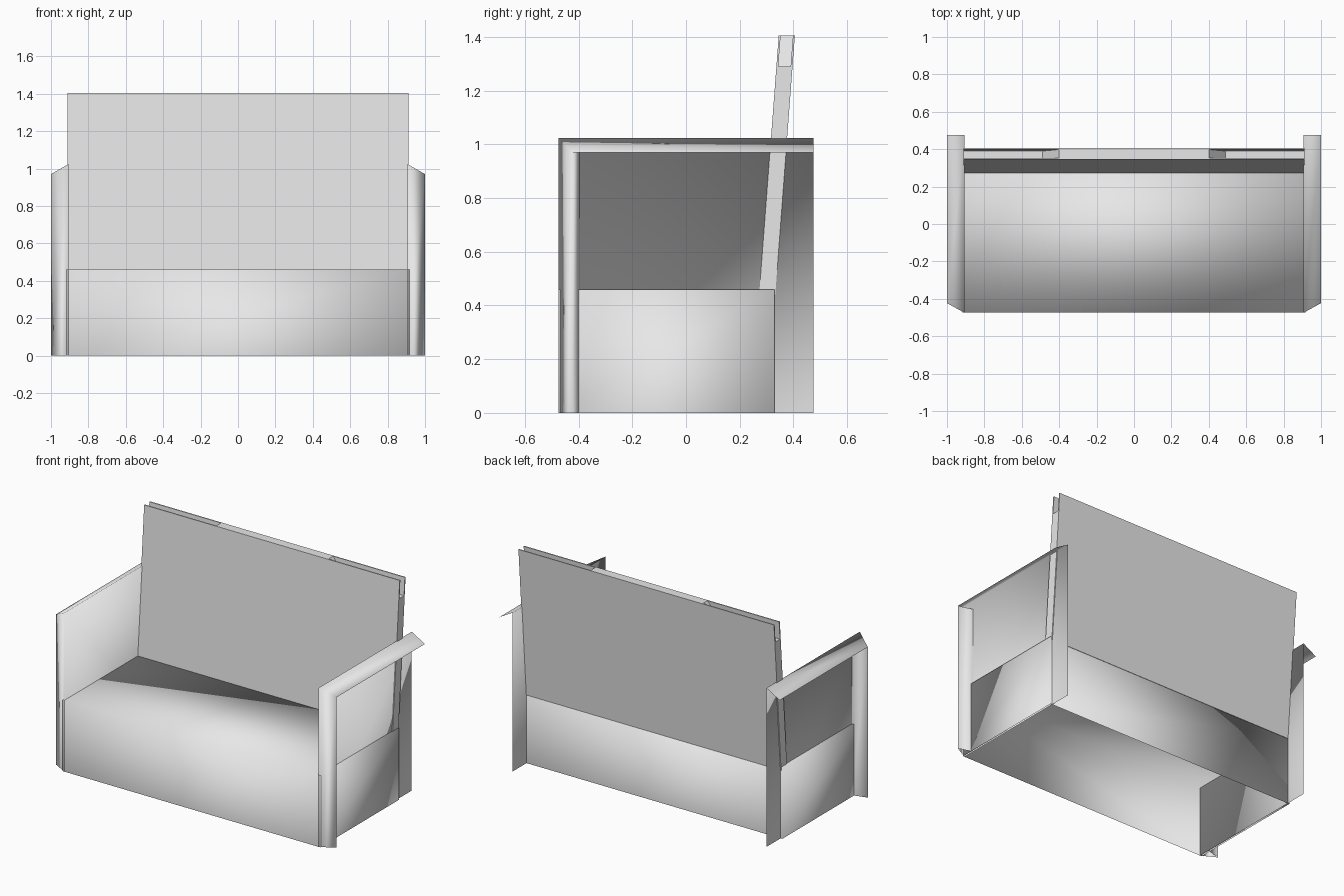
import bpy

if "Cube" in bpy.data.objects:
    bpy.data.objects.remove(bpy.data.objects["Cube"], do_unlink=True)

grey = bpy.data.materials.new("light_grey_upholstery")
grey.use_nodes = True
colour = (0.8, 0.8, 0.8, 1)
grey.diffuse_color = colour
grey.node_tree.nodes["Principled BSDF"].inputs["Base Color"].default_value = colour


def make(name, verts, faces, smooth=False):
    """Make a mesh object from a short list of corners and faces."""
    mesh = bpy.data.meshes.new(name)
    mesh.from_pydata(verts, [], faces)
    mesh.materials.append(grey)
    mesh.polygons.foreach_set("use_smooth", [smooth] * len(mesh.polygons))
    mesh.update()
    obj = bpy.data.objects.new(name, mesh)
    bpy.context.scene.collection.objects.link(obj)
    return obj


# Seat: a hollow box, open underneath, softly shaded across its corners
W, FRONT, BACK, SEAT = 0.918, -0.474, 0.33, 0.46
ring = [(-W, FRONT), (W, FRONT), (W, BACK), (-W, BACK)]
make("seat",
     [(x, y, z) for z in (0, SEAT) for x, y in ring],
     [(i, (i + 1) % 4, (i + 1) % 4 + 4, i + 4) for i in range(4)] + [(4, 5, 6, 7)],
     smooth=True)

# Arms: inner panel, sloping top rail and three-sided front post in one shell
IN, OUT, END = 0.906, 1.0, 0.475
TOP, RAIL = 1.024, 0.97


def arm(name, side):
    verts = [(IN, -END, 0), (IN, END, 0), (IN, END, TOP), (IN, -END, TOP),
             (OUT, -0.423, RAIL), (OUT, END, RAIL), (OUT, -0.423, 0),
             (IN, -0.397, 0), (IN, -0.397, RAIL)]
    faces = [(0, 3, 2, 1),      # inner panel
             (3, 4, 5, 2),      # sloping rail
             (0, 6, 4, 3),      # front of the post
             (6, 7, 8, 4)]      # back of the post
    if side < 0:
        faces = [f[::-1] for f in faces]
    make(name, [(side * x, y, z) for x, y, z in verts], faces, smooth=True)


arm("left_arm", 1)
arm("right_arm", -1)

# Backrest: a shaped core between two thin sheets, all leaning backwards
CREST, LEAN = 1.405, 0.0755


def leaning_slab(name, outline, near, far):
    """Extrude an x-z outline between two depths, sheared to lean back."""
    n = len(outline)
    verts = [(x, d + LEAN * (z - SEAT), z) for d in (near, far) for x, z in outline]
    faces = [tuple(range(n)), tuple(range(2 * n - 1, n - 1, -1))]
    faces += [(i, i + n, (i + 1) % n + n, (i + 1) % n) for i in range(n)]
    return make(name, verts, faces)


B, LOW, SHOULDER = 0.911, 0.44, 1.29
sheet = [(-B, LOW), (B, LOW), (B, CREST), (-B, CREST)]
core = [(-B, LOW), (B, LOW), (B, SHOULDER), (0.49, SHOULDER), (0.4, CREST),
        (-0.4, CREST), (-0.49, SHOULDER), (-B, SHOULDER)]
leaning_slab("backrest_front_sheet", sheet, 0.274, 0.281)
leaning_slab("backrest_core", core, 0.281, 0.327)
leaning_slab("backrest_rear_sheet", sheet, 0.327, 0.334)
